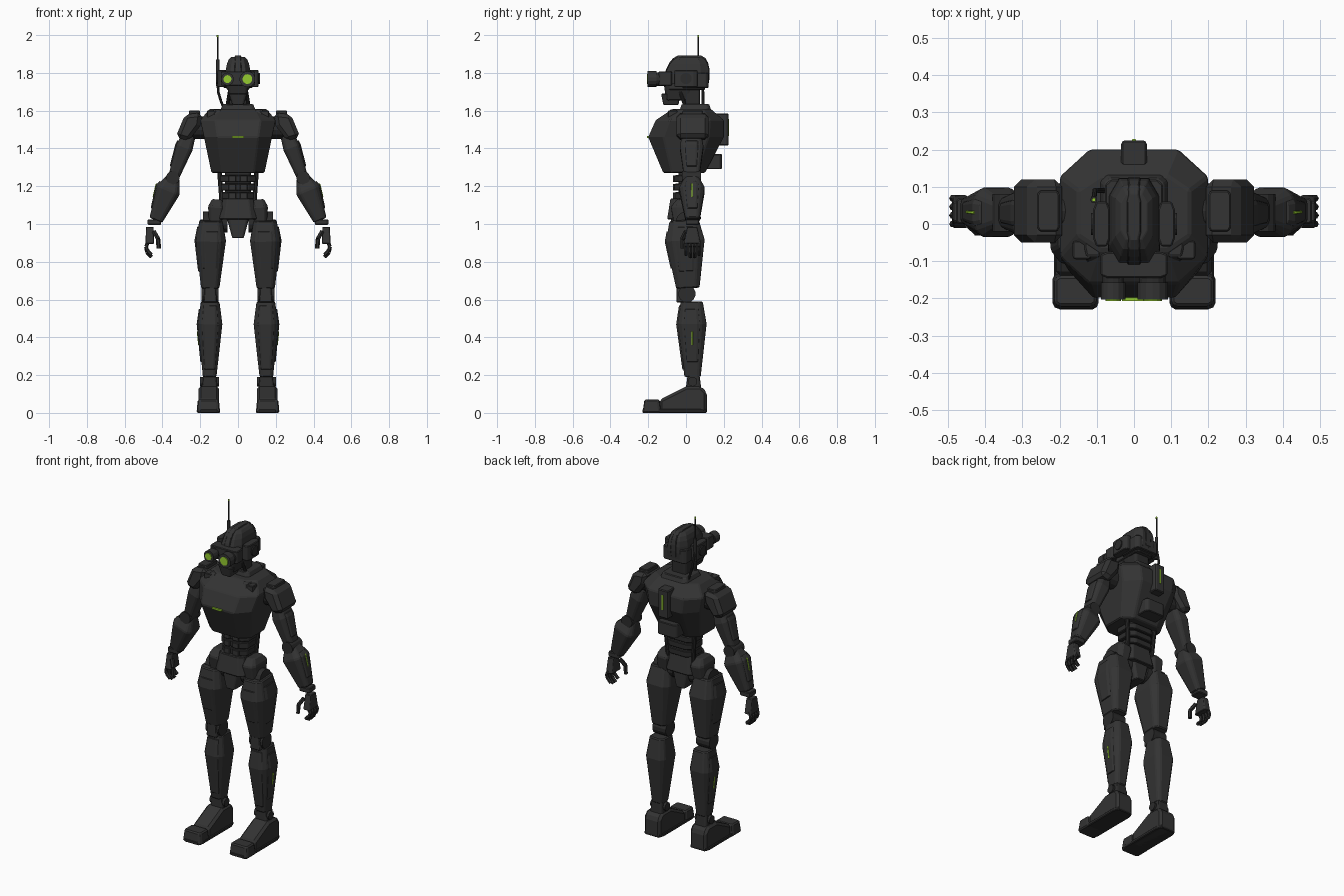
import bpy, bmesh
from math import sin, cos, sqrt, radians
from mathutils import Vector

cube = bpy.data.objects.get("Cube")
if cube:
    bpy.data.objects.remove(cube, do_unlink=True)

SIDE, BACK, UP = Vector((1, 0, 0)), Vector((0, 1, 0)), Vector((0, 0, 1))
PEAK = .3  # where along a limb the muscle shell is thickest


def material(name, colour):
    mat = bpy.data.materials.new(name)
    mat.use_nodes = True
    mat.diffuse_color = (*colour, 1)
    shader = mat.node_tree.nodes["Principled BSDF"]
    shader.inputs["Base Color"].default_value = (*colour, 1)
    return mat


ARMOUR = material("charcoal armour", (.033, .033, .033))
JOINT = material("dark joint", (.025, .025, .025))
GLOW = material("lime light", (.3, .6, .03))


def finish(bm, name, mat, mirror, bevel):
    """Turn the mesh into an object with bevelled edges and an optional twin."""
    bmesh.ops.recalc_face_normals(bm, faces=bm.faces)
    mesh = bpy.data.meshes.new(name)
    bm.to_mesh(mesh)
    bm.free()
    mesh.materials.append(mat)
    obj = bpy.data.objects.new(name, mesh)
    bpy.context.collection.objects.link(obj)
    if bevel:
        mod = obj.modifiers.new("edge bevel", "BEVEL")
        mod.width = bevel
        mod.segments = 1
        mod.limit_method = "ANGLE"
    if mirror:
        obj.modifiers.new("other side", "MIRROR")


def bridge(bm, rings):
    """Skin a stack of closed rings and cap both ends."""
    for low, high in zip(rings, rings[1:]):
        for i in range(len(low)):
            bm.faces.new((low[i - 1], low[i], high[i], high[i - 1]))
    bm.faces.new(rings[0])
    bm.faces.new(rings[-1])


def ring(bm, origin, side, back, xs, ys, chamfer):
    """One rectangle with cut corners, lying in the side and back directions."""
    (left, right), (front, rear) = xs, ys
    cx, cy = chamfer * (right - left) / 2, chamfer * (rear - front) / 2
    outline = [(left + cx, front), (right - cx, front), (right, front + cy), (right, rear - cy),
               (right - cx, rear), (left + cx, rear), (left, rear - cy), (left, front + cy)]
    return [bm.verts.new(origin + side * x + back * y) for x, y in outline]


def stack(name, rows, chamfer=.4, mat=ARMOUR, bevel=.006):
    """Symmetric body from rows of height, half width, front and rear."""
    bm = bmesh.new()
    bridge(bm, [ring(bm, UP * height, SIDE, BACK, (-half, half), (front, rear), chamfer)
                for height, half, front, rear in rows])
    finish(bm, name, mat, False, bevel)


def box(name, centre, size, top=(1, 1), mat=ARMOUR, mirror=False, chamfer=.2, bevel=.004):
    """Block with cut corners, its top scaled in width and depth."""
    bm = bmesh.new()
    width, depth, height = size
    rings = []
    for level, (sx, sy) in ((-height / 2, (1, 1)), (height / 2, top)):
        x, y = width * sx / 2, depth * sy / 2
        rings.append(ring(bm, Vector(centre) + UP * level, SIDE, BACK, (-x, x), (-y, y), chamfer))
    bridge(bm, rings)
    finish(bm, name, mat, mirror, bevel)


def limb(name, joints, width, depth, start, end, span=(0, 1), rise=0,
         across=(-1, 1), along=(-1, 1), mat=ARMOUR, bevel=.006):
    """Mirrored limb shell between two joints, or a raised panel on part of it."""
    bm = bmesh.new()
    a, b = (Vector(joint) for joint in joints)
    axis = (b - a).normalized()
    side = (SIDE - axis * axis.x).normalized()
    back = side.cross(axis)
    rings = []
    for t in sorted({*span, min(max(PEAK, span[0]), span[1])}):
        scale = start + (1 - start) * t / PEAK if t < PEAK else 1 + (end - 1) * (t - PEAK) / (1 - PEAK)
        half_width, half_depth = width * scale / 2 + rise, depth * scale / 2 + rise
        rings.append(ring(bm, a.lerp(b, t), side, back, [half_width * r for r in across],
                          [half_depth * r for r in along], .35))
    bridge(bm, rings)
    finish(bm, name, mat, True, bevel)


def outer_panel(name, shape, span):
    limb(name, **shape, span=span, rise=.006, across=(.5, 1), along=(-.5, .5), bevel=.002)


def front_panel(name, shape, span):
    limb(name, **shape, span=span, rise=.006, across=(-.6, .6), along=(-1, -.4), bevel=.002)


def light_strip(name, shape, span):
    limb(name, **shape, span=span, rise=.009, across=(.6, 1), along=(-.06, .06), mat=GLOW, bevel=0)


def prism(name, outline, axis, span, mirror=False, bevel=.008):
    """Extrude a flat outline along the given axis."""
    bm = bmesh.new()
    rings = []
    for depth in span:
        corners = [list(point) for point in outline]
        for corner in corners:
            corner.insert(axis, depth)
        rings.append([bm.verts.new(corner) for corner in corners])
    bridge(bm, rings)
    finish(bm, name, ARMOUR, mirror, bevel)


def rod(name, points, radius, sides=10, mat=JOINT, mirror=False):
    """Straight round segments through the points."""
    bm = bmesh.new()
    points = [Vector(point) for point in points]
    for a, b in zip(points, points[1:]):
        turn = (b - a).to_track_quat("Z", "Y").to_matrix().to_4x4()
        turn.translation = (a + b) / 2
        bmesh.ops.create_cone(bm, cap_ends=True, segments=sides, radius1=radius,
                              radius2=radius, depth=(b - a).length, matrix=turn)
    finish(bm, name, mat, mirror, 0)


def pin(name, centre, direction, length, radius, mat=JOINT, mirror=True):
    """Short round bar centred on a joint."""
    reach = direction * length / 2
    rod(name, (Vector(centre) - reach, Vector(centre) + reach), radius, 14, mat, mirror)


# Torso: faceted chest shell, collar, straps and chest light
stack("chest", [(1.27, .14, -.12, .1), (1.46, .18, -.2, .2), (1.55, .2, -.16, .2), (1.61, .15, -.07, .13)])
box("collar", (0, .05, 1.61), (.2, .18, .05), top=(.8, .8))
box("shoulder_strap", (.11, .01, 1.575), (.045, .27, .06), top=(1, .7), mirror=True)
box("strap_clip", (.14, -.07, 1.58), (.05, .05, .04), mirror=True)
box("chest_light", (0, -.2, 1.46), (.065, .015, .01), mat=GLOW, bevel=0)

# Back unit
box("back_pack", (0, .19, 1.5), (.07, .07, .17), bevel=.01)
box("back_light", (0, .22, 1.51), (.01, .016, .09), mat=GLOW, bevel=0)
box("lower_back_pack", (0, .13, 1.33), (.13, .12, .08))

# Waist: spine core with stacked abdominal bands
box("waist_core", (0, .01, 1.2), (.14, .1, .2), mat=JOINT)
for i in range(3):
    level = 1.15 + i * .045
    box("abdominal_band", (0, .01, level), (.17 + i * .01, .14, .037), mat=JOINT, chamfer=.4)
    box("abdominal_plate", (.03, -.055, level), (.04, .03, .034), mirror=True)
rod("waist_piston", [(.085, .05, 1.1), (.1, .06, 1.3)], .012, mirror=True)

# Pelvis
box("pelvis", (0, -.01, 1.08), (.2, .18, .11), top=(.8, .8), chamfer=.3)
box("groin_plate", (0, -.01, .99), (.06, .14, .13), top=(2.2, 1))
limb("hip_guard", [(.11, 0, 1.13), (.12, 0, 1)], .09, .16, .6, .8)
pin("hip_joint", (.12, 0, 1.01), SIDE, .13, .055)

# Legs
THIGH = dict(joints=[(.143, -.01, 1.02), (.147, .01, .66)], width=.16, depth=.205, start=.75, end=.6)
SHIN = dict(joints=[(.147, .03, .59), (.15, .035, .19)], width=.13, depth=.155, start=.75, end=.55)
limb("thigh", **THIGH)
outer_panel("thigh_side_plate", THIGH, (.1, .75))
front_panel("thigh_front_plate", THIGH, (.15, .7))
pin("knee_joint", (.147, .005, .63), SIDE, .09, .046)
box("knee_cap", (.147, -.025, .63), (.07, .05, .09), top=(.8, 1), mirror=True)
limb("shin", **SHIN)
outer_panel("calf_side_plate", SHIN, (.1, .8))
front_panel("shin_plate", SHIN, (.05, .9))
light_strip("calf_light", SHIN, (.4, .58))
box("ankle", (.15, .04, .15), (.09, .09, .1), top=(.75, .7), mat=JOINT, mirror=True)
pin("ankle_pin", (.15, .035, .165), SIDE, .1, .025)

# Feet: sloping shoe with a separate toe cap and sole
prism("foot", [(-.14, 0), (-.14, .07), (0, .14), (.08, .14), (.11, .11), (.11, 0)], 0, (.1, .21), True, .014)
box("toe_cap", (.157, -.18, .035), (.125, .1, .07), top=(.9, .8), mirror=True, bevel=.01)
box("sole", (.155, -.06, .01), (.12, .34, .02), mat=JOINT, mirror=True)

# Arms
UPPER_ARM = dict(joints=[(.26, .03, 1.47), (.34, .03, 1.25)], width=.09, depth=.125, start=.8, end=.65)
FOREARM = dict(joints=[(.34, .03, 1.25), (.435, .035, 1.02)], width=.13, depth=.135, start=.5, end=.55)
pin("shoulder_joint", (.21, .035, 1.51), SIDE, .12, .06)
prism("shoulder_pad", [(.19, 1.59), (.28, 1.58), (.33, 1.46), (.26, 1.44), (.2, 1.52)], 1, (-.05, .12), True, .02)
box("pad_trim", (.23, .035, 1.585), (.06, .11, .03), mirror=True)
limb("upper_arm", **UPPER_ARM)
outer_panel("upper_arm_plate", UPPER_ARM, (.2, .8))
pin("elbow_joint", (.345, .03, 1.245), BACK, .1, .036)
limb("forearm", **FOREARM)
outer_panel("forearm_plate", FOREARM, (.2, .8))
light_strip("forearm_light", FOREARM, (.27, .57))
box("wrist_cuff", (.443, .035, 1.01), (.07, .07, .03), mirror=True)

# Hands
box("palm", (.467, .033, .94), (.045, .09, .09), top=(.9, .6), mirror=True)
for i in range(4):
    y = i * .023
    drop = .012 if i in (0, 3) else 0
    rod("finger", [(.474, y, .91), (.487, y, .88), (.482, y, .85 + drop), (.458, y, .825 + drop)],
        .01, sides=6, mirror=True)
rod("thumb", [(.445, 0, .96), (.422, -.02, .92), (.42, -.02, .87)], .012, sides=6, mirror=True)

# Neck and jaw
box("neck", (0, .035, 1.66), (.1, .08, .13), mat=JOINT)
rod("neck_piston", [(.06, 0, 1.61), (.045, -.03, 1.7)], .009, mirror=True)
box("face", (0, -.04, 1.7), (.09, .13, .09), top=(1.3, 1.2), mat=JOINT)
box("jaw", (0, -.08, 1.66), (.06, .08, .06), top=(1.6, 1.3))


def dome(name, half, length, base, height):
    """Flattened dome that drifts rearward as it rises."""
    rows = []
    for angle in map(radians, range(0, 80, 15)):
        scale, rise = sqrt(cos(angle)), sin(angle)
        drift = .02 * rise
        rows.append((base + height * rise, half * scale, drift - length * scale, drift + length * scale))
    stack(name, rows, bevel=.002)


# Head: domed helmet with crest, band and ear modules
dome("helmet", .07, .12, 1.74, .15)
dome("helmet_crest", .03, .122, 1.75, .147)
box("helmet_band", (0, .05, 1.76), (.155, .14, .08))
box("helmet_base", (0, 0, 1.73), (.12, .2, .04))
box("ear_module", (.087, 0, 1.77), (.045, .12, .09), mirror=True, chamfer=.35)
pin("ear_cap", (.108, 0, 1.77), SIDE, .016, .03)

# Goggles: one wide and one narrow eyepiece
box("goggle_mount", (0, -.11, 1.77), (.18, .07, .075))
for name, x, radius in (("wide", .05, .042), ("narrow", -.056, .034)):
    for part, y, length, scale, mat in (("barrel", -.14, .07, .85, JOINT), ("hood", -.18, .045, 1, ARMOUR),
                                        ("lens", -.2, .014, .62, GLOW)):
        pin(f"{name}_{part}", (x, y, 1.767), BACK, length, radius * scale, mat, False)

# Antenna and its cable
MAST = Vector((-.108, .065, 1.8))
pin("antenna_base", MAST, UP, .14, .009, mirror=False)
pin("antenna", MAST + UP * .1, UP, .19, .004, mirror=False)
pin("antenna_tip", MAST + UP * .195, UP, .01, .005, GLOW, False)
rod("antenna_cable", [MAST, (-.105, .09, 1.7), (-.09, .09, 1.65), (-.07, .09, 1.6)], .007)
